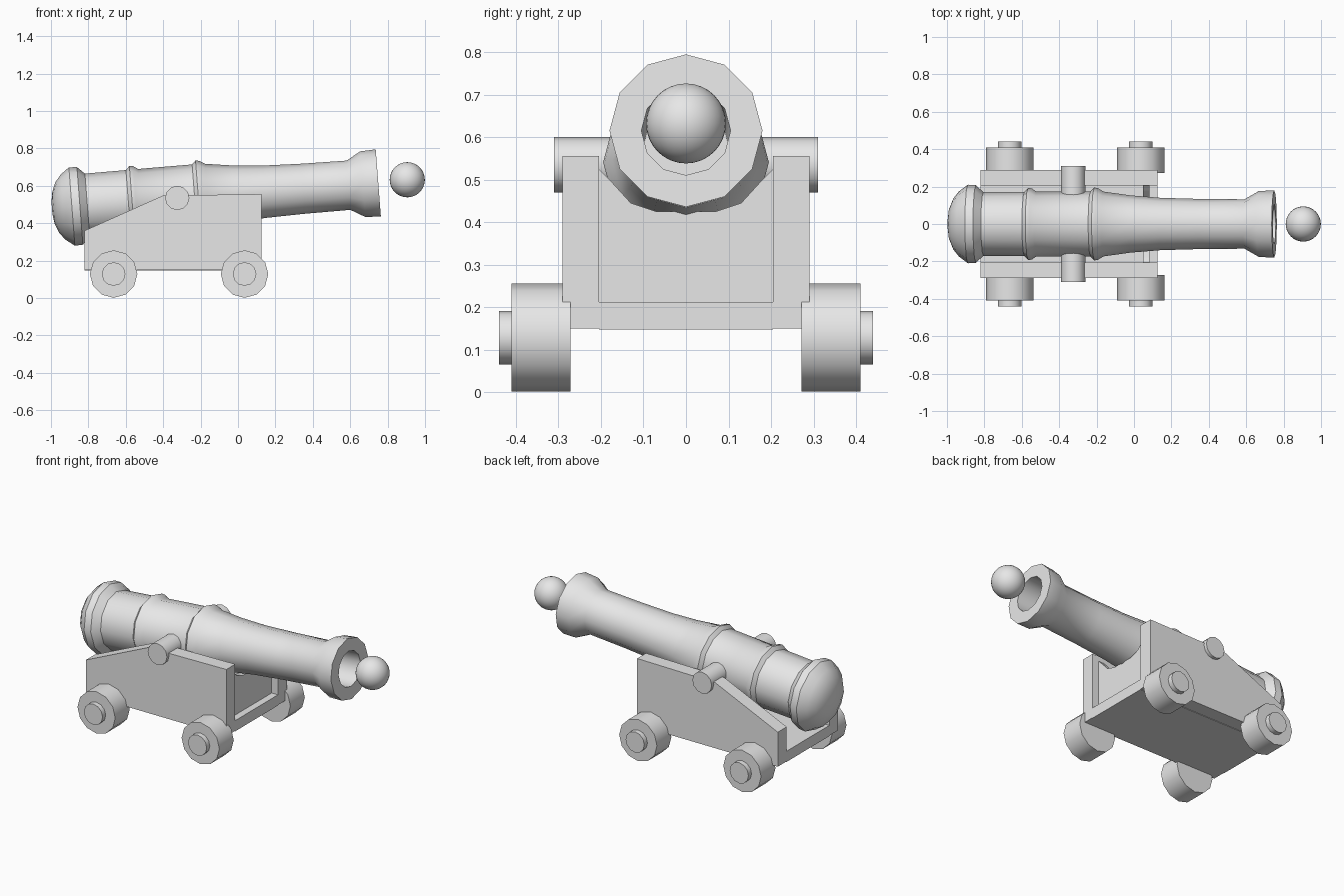
import bpy
import bmesh
from math import radians, cos, sin, tau
from mathutils import Matrix

cube = bpy.data.objects.get("Cube")
if cube:
    bpy.data.objects.remove(cube, do_unlink=True)

grey = bpy.data.materials.new("plain grey")
grey.use_nodes = True
grey.diffuse_color = (0.8, 0.8, 0.8, 1)
grey.node_tree.nodes["Principled BSDF"].inputs["Base Color"].default_value = (0.8, 0.8, 0.8, 1)


def finish(name, bm, smooth=True):
    bmesh.ops.recalc_face_normals(bm, faces=bm.faces)
    mesh = bpy.data.meshes.new(name)
    bm.to_mesh(mesh)
    bm.free()
    mesh.materials.append(grey)
    ob = bpy.data.objects.new(name, mesh)
    bpy.context.collection.objects.link(ob)
    if smooth:
        bpy.ops.object.select_all(action='DESELECT')
        ob.select_set(True)
        bpy.context.view_layer.objects.active = ob
        bpy.ops.object.shade_smooth_by_angle(angle=radians(34))
    return ob


def lathe(name, profile, sides=12):
    """Turn (distance, radius) points around the x axis and cap both ends."""
    bm = bmesh.new()
    rings = [[bm.verts.new((x, r * sin(tau * i / sides), r * cos(tau * i / sides)))
              for i in range(sides)] for x, r in profile]
    for a, b in zip(rings, rings[1:]):
        for i in range(sides):
            j = (i + 1) % sides
            bm.faces.new((a[i], a[j], b[j], b[i]))
    bm.faces.new(rings[0])
    bm.faces.new(rings[-1])
    return finish(name, bm)


def prism(name, outline, depth):
    """Extrude a closed outline of 3D points along depth."""
    bm = bmesh.new()
    face = bm.faces.new([bm.verts.new(p) for p in outline])
    out = bmesh.ops.extrude_face_region(bm, geom=[face], use_keep_orig=True)
    moved = [v for v in out["geom"] if isinstance(v, bmesh.types.BMVert)]
    bmesh.ops.translate(bm, verts=moved, vec=depth)
    return finish(name, bm, smooth=False)


def cross_cylinder(name, x, z, radius, y0, y1):
    """Twelve-sided cylinder lying along y."""
    ob = lathe(name, [(y0, radius), (y1, radius)])
    ob.data.transform(Matrix.Translation((x, 0, z)) @ Matrix.Rotation(radians(90), 4, 'Z'))
    return ob


# Barrel: breech dome, three mouldings, flared muzzle and bore
barrel = lathe("barrel", [
    (-1.0, 0.03), (-0.992, 0.085), (-0.972, 0.135), (-0.94, 0.175), (-0.893, 0.21),
    (-0.85, 0.208), (-0.81, 0.17),
    (-0.59, 0.172), (-0.57, 0.193), (-0.55, 0.19), (-0.525, 0.173),
    (-0.235, 0.175), (-0.215, 0.195), (-0.195, 0.191), (-0.165, 0.173),
    (-0.02, 0.153), (0.14, 0.14), (0.35, 0.134), (0.59, 0.132),
    (0.667, 0.176), (0.75, 0.18), (0.75, 0.105), (0.3, 0.1)])
muzzle = Matrix.Translation((0.75, 0, 0.615))
tilt = Matrix.Rotation(radians(-4.4), 4, 'Y')
barrel.data.transform(muzzle @ tilt @ Matrix.Translation((-0.75, 0, 0)))

cross_cylinder("trunnion", -0.325, 0.535, 0.065, -0.31, 0.31)

# Carriage cheeks, wheels and axle ends on both sides
side_outline = [(-0.82, 0.15), (0.125, 0.15), (0.125, 0.555), (-0.4, 0.548), (-0.82, 0.36)]
for side, s in (("left", 1), ("right", -1)):
    prism(side + "_cheek", [(x, s * 0.205, z) for x, z in side_outline], (0, s * 0.085, 0))
    for end, x in (("rear", -0.665), ("front", 0.035)):
        cross_cylinder(f"{side}_{end}_wheel", x, 0.128, 0.127, s * 0.272, s * 0.41)
        cross_cylinder(f"{side}_{end}_axle_end", x, 0.128, 0.063, s * 0.40, s * 0.44)

# Carriage floor
floor = [(-0.82, -0.205, 0.147), (0.125, -0.205, 0.147), (0.125, 0.205, 0.147), (-0.82, 0.205, 0.147)]
prism("carriage_floor", floor, (0, 0, 0.065))

# Front board, hollowed for the barrel
half = [(0.206, 0.2), (0.206, 0.525), (0.18, 0.5), (0.13, 0.445), (0.07, 0.425)]
board = half + [(-y, z) for y, z in reversed(half)]
prism("front_board", [(0.083, y, z) for y, z in board], (-0.035, 0, 0))

# Cannonball
bm = bmesh.new()
bmesh.ops.create_uvsphere(bm, u_segments=32, v_segments=16, radius=0.094,
                          matrix=Matrix.Translation((0.905, 0, 0.632)))
finish("cannonball", bm)
